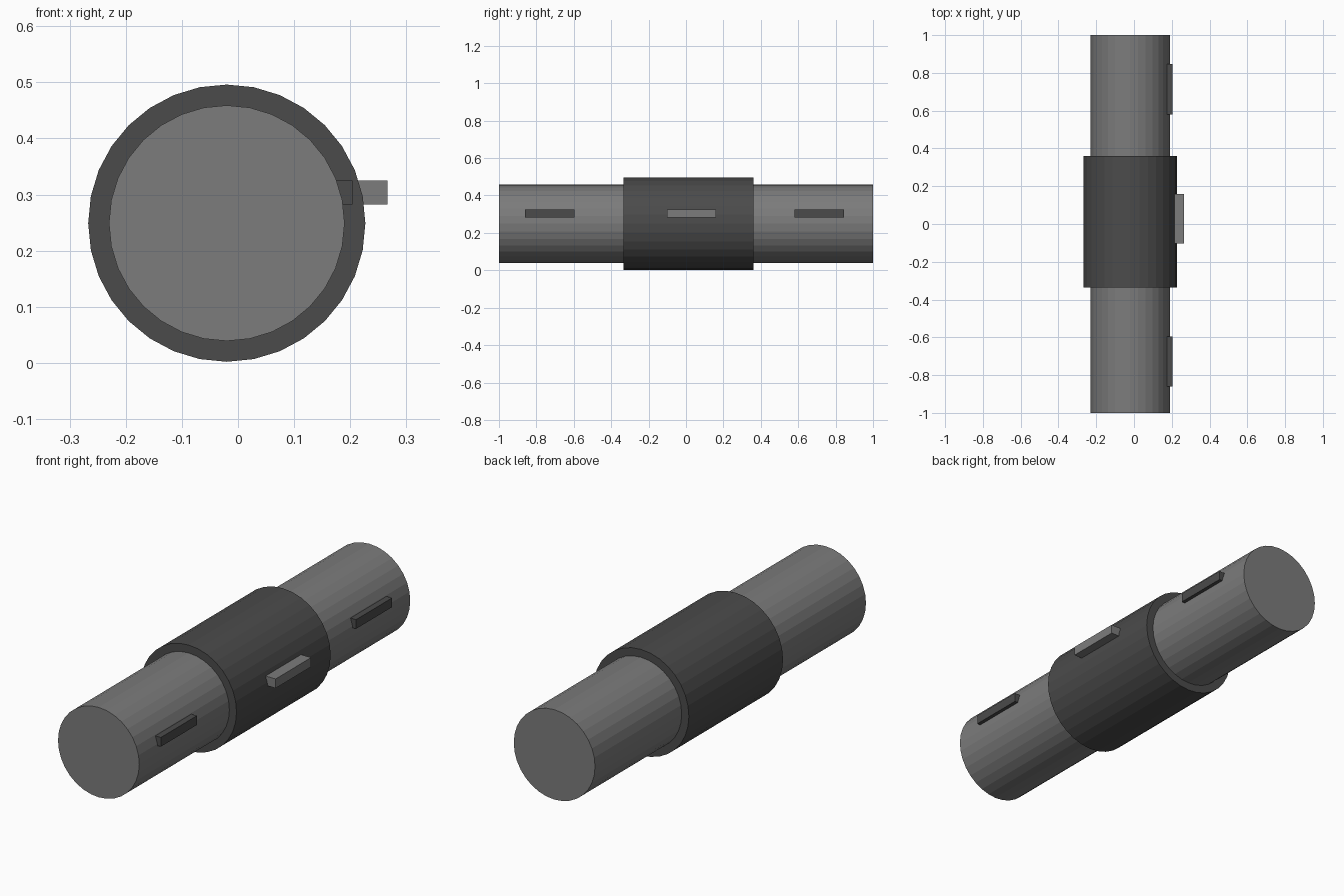
import bpy, math

if "Cube" in bpy.data.objects:
    bpy.data.objects.remove(bpy.data.objects["Cube"])

CX, CZ = -0.02, 0.249


def grey(name, v):
    m = bpy.data.materials.new(name)
    m.diffuse_color = (v, v, v, 1)
    m.use_nodes = True
    m.node_tree.nodes["Principled BSDF"].inputs["Base Color"].default_value = m.diffuse_color
    return m


light = grey("mid_grey", 0.2)
dark = grey("dark_grey", 0.07)


def barrel(name, radius, y0, y1, mat):
    bpy.ops.mesh.primitive_cylinder_add(
        vertices=32, radius=radius, depth=y1 - y0,
        location=(CX, (y0 + y1) / 2, CZ), rotation=(math.pi / 2, 0, 0))
    ob = bpy.context.object
    ob.name = name
    ob.data.materials.append(mat)


def key(name, x1, y0, y1, mat):
    # rectangular bar, its inner end sunk into the barrel
    x0, z0, z1 = 0.15, 0.282, 0.325
    bpy.ops.mesh.primitive_cube_add(
        size=1, location=((x0 + x1) / 2, (y0 + y1) / 2, (z0 + z1) / 2))
    ob = bpy.context.object
    ob.name = name
    ob.scale = (x1 - x0, y1 - y0, z1 - z0)
    ob.data.materials.append(mat)


# Long core and the thicker sleeve around its middle
barrel("core_cylinder", 0.21, -1, 1, light)
barrel("middle_sleeve", 0.247, -0.335, 0.36, dark)

# Raised bars on the right side
key("front_bar", 0.204, -0.861, -0.595, dark)
key("middle_bar", 0.266, -0.102, 0.16, light)
key("back_bar", 0.204, 0.58, 0.846, dark)
